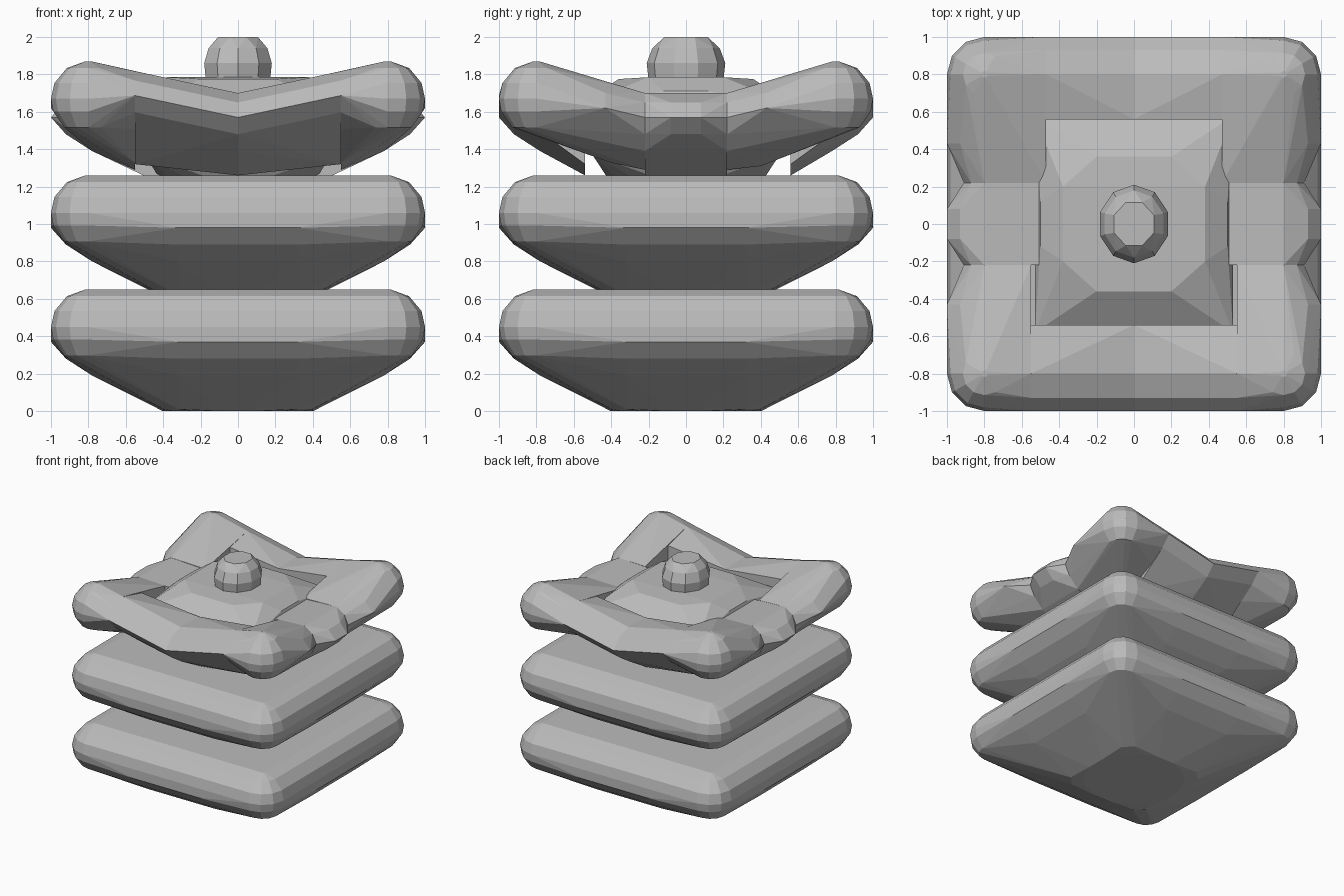
import bpy, bmesh
from math import sin, cos, radians

if "Cube" in bpy.data.objects:
    bpy.data.objects.remove(bpy.data.objects["Cube"])

grey = bpy.data.materials.new("soft_grey")
grey.use_nodes = True
COLOUR = (0.5, 0.5, 0.5, 1)
grey.diffuse_color = COLOUR
grey.node_tree.nodes["Principled BSDF"].inputs["Base Color"].default_value = COLOUR

STEP = 0.61      # height between cushions
# outward distance and drop below the ridge for an edge roll
ROLL = [(0.8, 0), (0.93, 0.05), (1, 0.13), (0.92, 0.22), (0.78, 0.31), (0.4, 0.49)]


def hull(name, points, lift=0):
    """Faceted solid wrapped tightly round a set of points."""
    bm = bmesh.new()
    for x, y, z in points:
        bm.verts.new((x, y, z + lift))
    res = bmesh.ops.convex_hull(bm, input=bm.verts)
    loose = {g for g in res["geom_interior"] + res["geom_unused"] if isinstance(g, bmesh.types.BMVert)}
    bmesh.ops.delete(bm, geom=list(loose), context='VERTS')
    bmesh.ops.dissolve_limit(bm, angle_limit=radians(1), verts=bm.verts, edges=bm.edges)
    bmesh.ops.recalc_face_normals(bm, faces=bm.faces)
    mesh = bpy.data.meshes.new(name)
    bm.to_mesh(mesh)
    bm.free()
    mesh.materials.append(grey)
    obj = bpy.data.objects.new(name, mesh)
    bpy.context.collection.objects.link(obj)
    return obj


def ring(rx, ry, z, n=12, turn=0.5):
    return [(rx * cos(radians(360 * (i + turn) / n)), ry * sin(radians(360 * (i + turn) / n)), z)
            for i in range(n)]


def corner(sx, sy):
    """Rounded upturned corner."""
    pts = []
    for lat in (-50, -20, 0, 25, 55, 85):
        r = 0.2 * cos(radians(lat))
        pts += [(sx * 0.8 + x, sy * 0.8 + y, z) for x, y, z in
                ring(r, r, 0.45 + 0.2 * sin(radians(lat)), 12, 0)]
    return pts


def roll(t, top, side, along_x, shrink=1.0):
    """Cross-section of an edge roll at position t along the edge."""
    pts = []
    for d, drop in ROLL:
        d = side * (0.8 + (d - 0.8) * shrink if d > 0.8 else d)
        pts.append((t, d, top - drop) if along_x else (d, t, top - drop))
    return pts


# two plump lower cushions
base = ring(0.41, 0.41, 0, 16)
plump = list(base)
for a in (-1, 1):
    for b in (-1, 1):
        plump += corner(a, b)
        plump += roll(b * 0.32, 0.5, a, True) + roll(b * 0.32, 0.5, a, False)
for i, name in enumerate(("bottom_cushion", "middle_cushion")):
    hull(name, [p for p in plump if p[2] >= 0], i * STEP)

# top cushion, made of overlapping padded pieces
LIFT = 2 * STEP
for sy, end, cut, inner in ((-1, "front", 0.55, 0.54), (1, "back", 0.47, 0.56)):
    for sx, side in ((-1, "right"), (1, "left")):
        ridge = 0.48 + 0.17 * cut / 0.8
        # upturned corner
        pts = corner(sx, sy)
        pts += roll(sx * cut, ridge, sy, True)
        pts += roll(sy * 0.22, 0.48, sx, False, 0.55) + roll(sy * 0.43, 0.53, sx, False)
        pts += [(sx * cut, sy * 0.22, 0.47), (sx * cut, sy * 0.22, 0.07)]
        hull(f"{end}_{side}_corner", [p for p in pts if abs(p[0]) >= cut - 0.01 and abs(p[1]) >= 0.21], LIFT)
        # half of the edge between the corners
        pts = roll(0, 0.48, sy, True) + roll(sx * cut, ridge, sy, True)
        pts += [(0, sy * inner, 0.47), (sx * cut, sy * inner, 0.53), (0, sy * inner, 0.04),
                (sx * cut, sy * inner, 0.1)]
        hull(f"{end}_{side}_edge", [p for p in pts if abs(p[1]) >= inner - 0.01], LIFT)

# side rolls joining the corners
for sx, side in ((-1, "right"), (1, "left")):
    pts = []
    for sy in (-1, 1):
        pts += roll(sy * 0.22, 0.48, sx, False, 0.55) + roll(sy * 0.08, 0.48, sx, False)
        pts += [(sx * 0.38, sy * 0.22, 0.46)]
    hull(f"{side}_side_roll", pts, LIFT)

# raised centre pad with sloping sides
pad = list(base)
for sx in (-1, 1):
    for sy in (-1, 1):
        pad += [(sx * 0.53, sy * 0.58, 0.41), (sx * 0.5, sy * 0.5, 0.15),
                (sx * 0.5, sy * 0.12, 0.49), (sx * 0.2, sy * 0.36, 0.555),
                (sx * 0.38, sy * 0.2, 0.565)]
hull("centre_pad", pad, LIFT)

# knob on top
knob = ring(0.175, 0.195, 1.72, 10) + ring(0.19, 0.21, 1.86, 10)
knob += ring(0.165, 0.18, 1.94, 10) + ring(0.115, 0.125, 2.0, 8)
hull("top_knob", knob)
